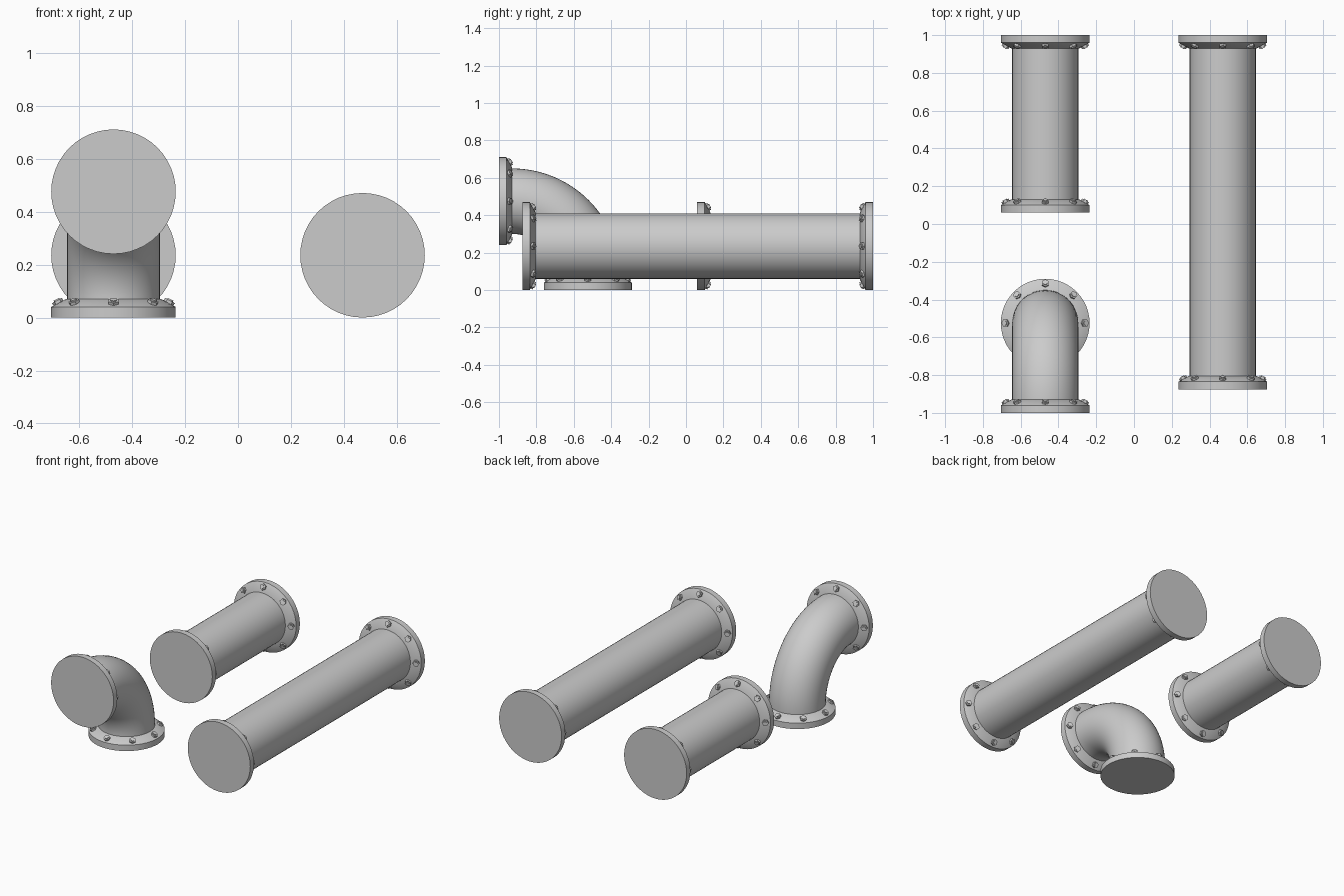
import bpy, bmesh, math
from mathutils import Matrix, Vector

if "Cube" in bpy.data.objects:
    bpy.data.objects.remove(bpy.data.objects["Cube"])

PIPE_R, FLANGE_R, RIM, HUB = 0.175, 0.235, 0.040, 0.070
SEG = 48


def finish(name, bm, angle=30):
    bmesh.ops.recalc_face_normals(bm, faces=bm.faces)
    me = bpy.data.meshes.new(name)
    bm.to_mesh(me)
    bm.free()
    ob = bpy.data.objects.new(name, me)
    bpy.context.collection.objects.link(ob)
    bpy.ops.object.select_all(action='DESELECT')
    ob.select_set(True)
    bpy.context.view_layer.objects.active = ob
    bpy.ops.object.shade_smooth_by_angle(angle=math.radians(angle))
    return ob


def skin(bm, rings, cap=True):
    loops = [[bm.verts.new(p) for p in r] for r in rings]
    for a, b in zip(loops, loops[1:]):
        for i in range(len(a)):
            j = (i + 1) % len(a)
            bm.faces.new((a[i], a[j], b[j], b[i]))
    if cap:
        bm.faces.new(loops[0])
        bm.faces.new(loops[-1])


def ring(r, m, n=SEG):
    return [m @ Vector((r * math.cos(2 * math.pi * i / n),
                        r * math.sin(2 * math.pi * i / n), 0)) for i in range(n)]


def flange(name, centre, direction):
    """Blind end plate with a sloped shoulder; direction points along the pipe."""
    base = Matrix.Translation(centre) @ Vector(direction).to_track_quat('Z', 'Y').to_matrix().to_4x4()
    bm = bmesh.new()
    profile = [(FLANGE_R, 0), (FLANGE_R, RIM), (PIPE_R + 0.005, HUB), (PIPE_R - 0.01, HUB)]
    skin(bm, [ring(r, base @ Matrix.Translation((0, 0, z))) for r, z in profile])
    finish(name, bm)
    # Hex bolts with a washer and stud, seated on the shoulder
    bm = bmesh.new()
    tilt = math.atan2(HUB - RIM, FLANGE_R - PIPE_R - 0.005)
    for k in range(8):
        m = (base @ Matrix.Rotation(k * math.pi / 4, 4, 'Z')
             @ Matrix.Translation((0.207, 0, 0.053)) @ Matrix.Rotation(tilt, 4, 'Y'))
        for r, z0, z1, n in ((0.021, -0.005, 0.013, 6), (0.012, 0.01, 0.018, 12)):
            skin(bm, [ring(r, m @ Matrix.Translation((0, 0, z)), n) for z in (z0, z1)])
    finish(name + "_bolts", bm)


def straight_pipe(name, x, y0, y1):
    z = FLANGE_R
    turn = Matrix.Rotation(math.radians(-90), 4, 'X')
    bm = bmesh.new()
    skin(bm, [ring(PIPE_R, Matrix.Translation((x, y, z)) @ turn) for y in (y0 + 0.05, y1 - 0.05)])
    finish(name, bm)
    flange(name + "_front_flange", (x, y0, z), (0, 1, 0))
    flange(name + "_back_flange", (x, y1, z), (0, -1, 0))


def elbow_pipe(name, x):
    bend, stub = 0.405, 0.07
    cy, cz = -1 + stub, stub          # centre of the bend
    bm = bmesh.new()
    rings = [ring(PIPE_R, Matrix.Translation((x, cy + bend, 0.04)))]
    for i in range(25):
        a = math.pi / 2 * i / 24
        rings.append(ring(PIPE_R, Matrix.Translation((x, cy + bend * math.cos(a), cz + bend * math.sin(a)))
                          @ Matrix.Rotation(a, 4, 'X')))
    rings.append(ring(PIPE_R, Matrix.Translation((x, -0.96, cz + bend)) @ Matrix.Rotation(math.pi / 2, 4, 'X')))
    skin(bm, rings)
    finish(name, bm)
    flange(name + "_bottom_flange", (x, cy + bend, 0), (0, 0, 1))
    flange(name + "_front_flange", (x, -1, cz + bend), (0, 1, 0))


straight_pipe("long_pipe", 0.47, -0.875, 1.0)
straight_pipe("short_pipe", -0.47, 0.06, 1.0)
elbow_pipe("elbow_pipe", -0.47)
